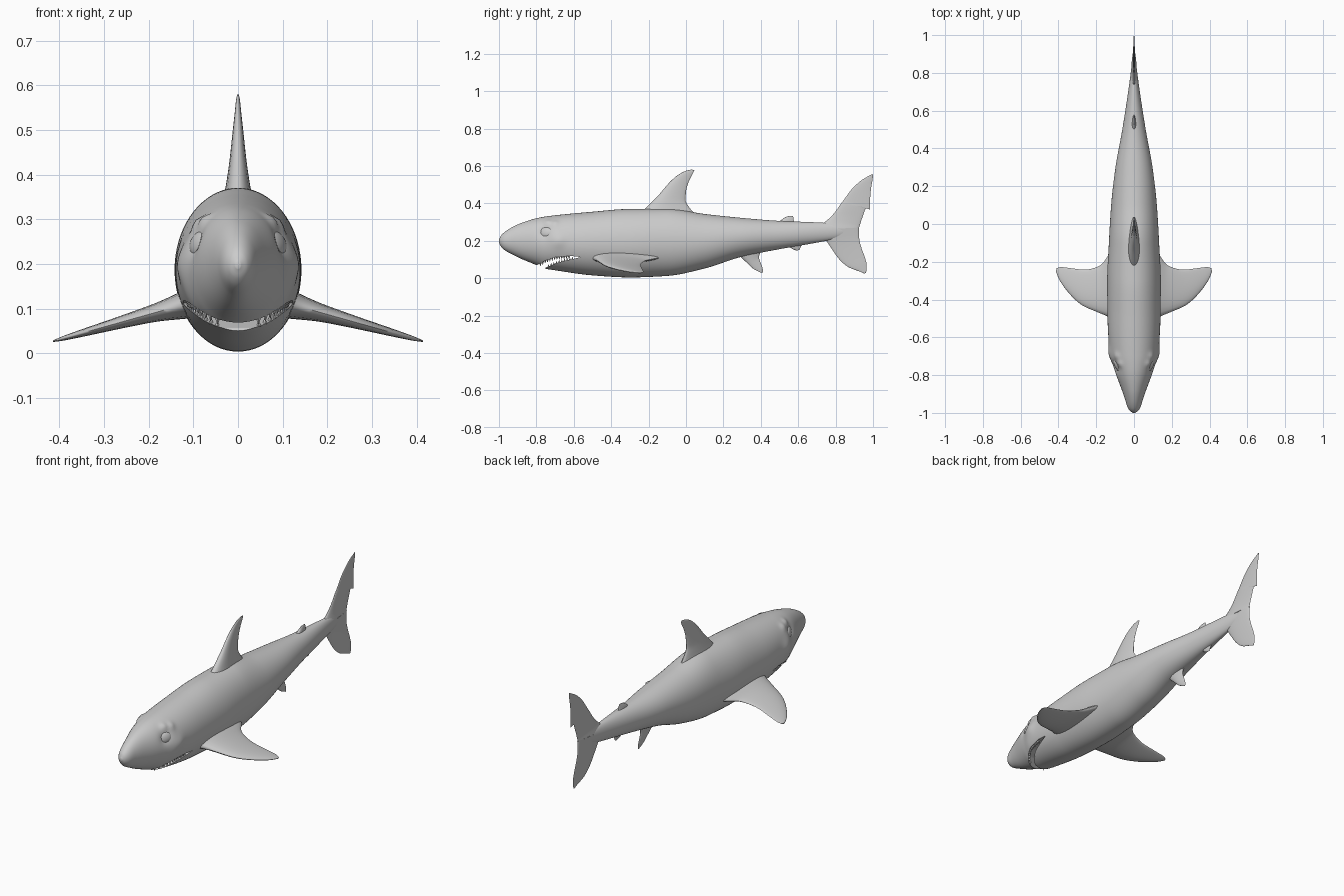
import bpy, bmesh, math
from mathutils import Vector

if "Cube" in bpy.data.objects:
    bpy.data.objects.remove(bpy.data.objects["Cube"])


def interp(table, p):
    """Monotone smooth interpolation; column 0 is the parameter."""
    i = 0
    while i < len(table) - 2 and p > table[i + 1][0]:
        i += 1

    def slope(k, c):
        return (table[k + 1][c] - table[k][c]) / (table[k + 1][0] - table[k][0])

    def tangent(k, c):
        if k == 0:
            return slope(0, c)
        if k == len(table) - 1:
            return slope(k - 1, c)
        a, b = slope(k - 1, c), slope(k, c)
        return 2 * a * b / (a + b) if a * b > 0 else 0.0

    h = table[i + 1][0] - table[i][0]
    t = min(1.0, max(0.0, (p - table[i][0]) / h))
    out = []
    for c in range(1, len(table[0])):
        out.append((2*t**3 - 3*t*t + 1) * table[i][c] + (t**3 - 2*t*t + t) * h * tangent(i, c)
                   + (3*t*t - 2*t**3) * table[i + 1][c] + (t**3 - t*t) * h * tangent(i + 1, c))
    return out


def finish(name, bm, angle=50):
    bmesh.ops.recalc_face_normals(bm, faces=bm.faces)
    me = bpy.data.meshes.new(name)
    bm.to_mesh(me)
    bm.free()
    ob = bpy.data.objects.new(name, me)
    bpy.context.collection.objects.link(ob)
    bpy.ops.object.select_all(action='DESELECT')
    ob.select_set(True)
    bpy.context.view_layer.objects.active = ob
    bpy.ops.object.shade_smooth_by_angle(angle=math.radians(angle))
    return ob


def loft(rings):
    bm = bmesh.new()
    rows = [[bm.verts.new(p) for p in r] for r in rings]
    n = len(rows[0])
    for a, b in zip(rows, rows[1:]):
        for i in range(n):
            bm.faces.new((a[i], a[(i + 1) % n], b[(i + 1) % n], b[i]))
    bm.faces.new(rows[0])
    bm.faces.new(rows[-1])
    return bm


# Body stations: y, top z, bottom z, half width
BODY = [(-1, .205, .19, .006), (-.99, .226, .17, .021), (-.97, .246, .15, .034),
        (-.93, .272, .128, .047), (-.88, .295, .103, .064), (-.8, .32, .07, .094),
        (-.76, .328, .052, .107), (-.7, .336, .042, .126), (-.5, .355, .015, .14),
        (-.3, .37, .004, .142), (-.1, .371, .012, .133), (.1, .343, .052, .121),
        (.3, .322, .115, .098), (.5, .306, .155, .062), (.7, .298, .19, .031),
        (.82, .29, .215, .015), (.925, .272, .264, .003)]

# Head modelling: centre, radius, height of each soft bump (mirrored)
BUMPS = [((.088, -.755, .245), .042, -.012), ((.072, -.74, .292), .026, .010),
         ((.09, -.70, .29), .026, .008), ((.125, -.68, .2), .05, .008)]


def body_point(y, a):
    top, bot, w = interp(BODY, y)
    mid, h = (top + bot) / 2, (top - bot) / 2
    p = Vector((w * math.cos(a), y, mid + h * math.sin(a)))
    out = Vector((p.x, 0, p.z - mid))
    if out.length > 1e-6:
        out.normalize()
    for c, r, amt in BUMPS:
        d = Vector((abs(p.x), p.y, p.z)) - Vector(c)
        p = p + out * amt * math.exp(-d.length_squared / (r * r) * 2)
    return p


rings = []
for k in range(151):
    y = -1 + 1.925 * (k / 150) ** 1.5
    rings.append([body_point(y, 2 * math.pi * i / 72) for i in range(72)])
body = finish("body", loft(rings))

# Mouth slot cut through the head
MOUTH = [(-.80, .035), (-.757, .045), (-.75, .057), (-.68, .085), (-.56, .113),
         (-.62, .119), (-.7, .112), (-.75, .095), (-.797, .07)]
cutter = finish("mouth_cutter", loft([[(x, y, z) for y, z in MOUTH] for x in (-.3, .3)]))
cutter.hide_render = True
mod = body.modifiers.new("mouth", 'BOOLEAN')
mod.operation, mod.solver, mod.object = 'DIFFERENCE', 'EXACT', cutter
bpy.context.view_layer.objects.active = body
bpy.ops.object.modifier_apply(modifier="mouth")
bpy.data.objects.remove(cutter)
bpy.ops.object.select_all(action='DESELECT')
body.select_set(True)
bpy.ops.object.shade_smooth_by_angle(angle=math.radians(45))


# Teeth along the lips
def teeth(name, line, count, size, direction):
    bm = bmesh.new()
    for k in range(count):
        y = line[0][0] + (line[-1][0] - line[0][0]) * (k + .5) / count
        z = interp(line, y)[0]
        top, bot, w = interp(BODY, y)
        s = 1 - ((z - (top + bot) / 2) / ((top - bot) / 2)) ** 2
        x = w * math.sqrt(max(0, s)) - .007
        for side in (-1, 1):
            base = [bm.verts.new((side * x + size * .4 * math.cos(q), y + size * .4 * math.sin(q),
                                  z - direction * .003)) for q in (0, 1.57, 3.14, 4.71)]
            tip = bm.verts.new((side * x, y, z + direction * size))
            bm.faces.new(base)
            for i in range(4):
                bm.faces.new((base[i], base[(i + 1) % 4], tip))
    return finish(name, bm, 20)


teeth("upper_teeth", [(-.785, .075), (-.75, .095), (-.7, .112), (-.62, .119)], 13, .016, -1)
teeth("lower_teeth", [(-.742, .06), (-.68, .085), (-.6, .104)], 10, .013, 1)

# Eyes
for side, name in ((1, "right_eye"), (-1, "left_eye")):
    bm = bmesh.new()
    bmesh.ops.create_uvsphere(bm, u_segments=24, v_segments=16, radius=1)
    bmesh.ops.scale(bm, vec=(.018, .043, .031), verts=bm.verts)
    eye = finish(name, bm)
    eye.location = (side * .083, -.75, .243)
    eye.rotation_euler = (0, -side * .2, -side * .48)


# Fins: sections of lead (u, v), trail (u, v), half thickness
def fin(name, sections, place, steps=28, n=12):
    table = [(i,) + s for i, s in enumerate(sections)]
    rings = []
    for k in range(steps + 1):
        lu, lv, tu, tv, th = interp(table, k / steps * (len(table) - 1))
        ring = []
        for i in range(2 * n):
            a = math.pi * i / n
            c = (1 - math.cos(a)) / 2
            thick = th * math.sin(a) * (1.25 - .6 * c)
            ring.append(place(lu + (tu - lu) * c, lv + (tv - lv) * c, thick))
        rings.append(ring)
    return finish(name, loft(rings), 60)


def upright(u, v, t):
    return (t, u, v)


fin("dorsal_fin", [(-.26, .33, .06, .33, .036), (-.2, .39, .02, .375, .026),
                   (-.15, .44, -.003, .42, .019), (-.09, .51, .002, .475, .012),
                   (-.045, .55, .02, .528, .007), (0, .574, .038, .562, .004),
                   (.03, .581, .045, .577, .001)], upright)
fin("second_dorsal_fin", [(.48, .29, .59, .29, .012), (.515, .315, .575, .31, .008),
                          (.535, .328, .575, .322, .004), (.555, .333, .572, .331, .001)], upright, 10)
fin("anal_fin", [(.52, .19, .63, .19, .012), (.555, .165, .615, .17, .008),
                 (.575, .153, .61, .158, .004), (.59, .148, .607, .15, .001)], upright, 10)
fin("pelvic_fin", [(.25, .155, .42, .165, .02), (.29, .115, .40, .14, .015),
                   (.33, .078, .39, .11, .009), (.36, .05, .402, .075, .005),
                   (.39, .034, .411, .045, .002), (.405, .028, .411, .031, .001)], upright, 18)
fin("upper_tail_lobe", [(.70, .27, .925, .268, .016), (.755, .31, .93, .285, .010),
                        (.79, .345, .945, .33, .007), (.83, .40, .965, .375, .006),
                        (.845, .42, .985, .366, .005), (.89, .48, .985, .43, .004),
                        (.945, .528, .991, .49, .003), (.98, .548, .998, .53, .002),
                        (.997, .557, 1.0, .553, .001)], upright, 48)
fin("lower_tail_lobe", [(.70, .26, .925, .27, .016), (.75, .2, .926, .215, .010),
                        (.78, .155, .937, .165, .007), (.82, .1, .955, .115, .005),
                        (.87, .058, .965, .075, .004), (.93, .035, .965, .045, .002),
                        (.955, .024, .961, .028, .001)], upright)

# Pectoral fins, drooping to each side
PECTORAL = [(-.57, .06, -.08, .06, .045), (-.495, .13, -.15, .125, .031),
            (-.468, .19, -.22, .18, .021), (-.43, .275, -.242, .26, .014),
            (-.36, .35, -.234, .335, .009), (-.29, .398, -.228, .385, .005),
            (-.25, .414, -.234, .409, .002)]
for side, name in ((1, "right_pectoral_fin"), (-1, "left_pectoral_fin")):
    fin(name, PECTORAL, lambda u, v, t, s=side: (s * v, u, .104 - .28 * (v - .14) + t))
